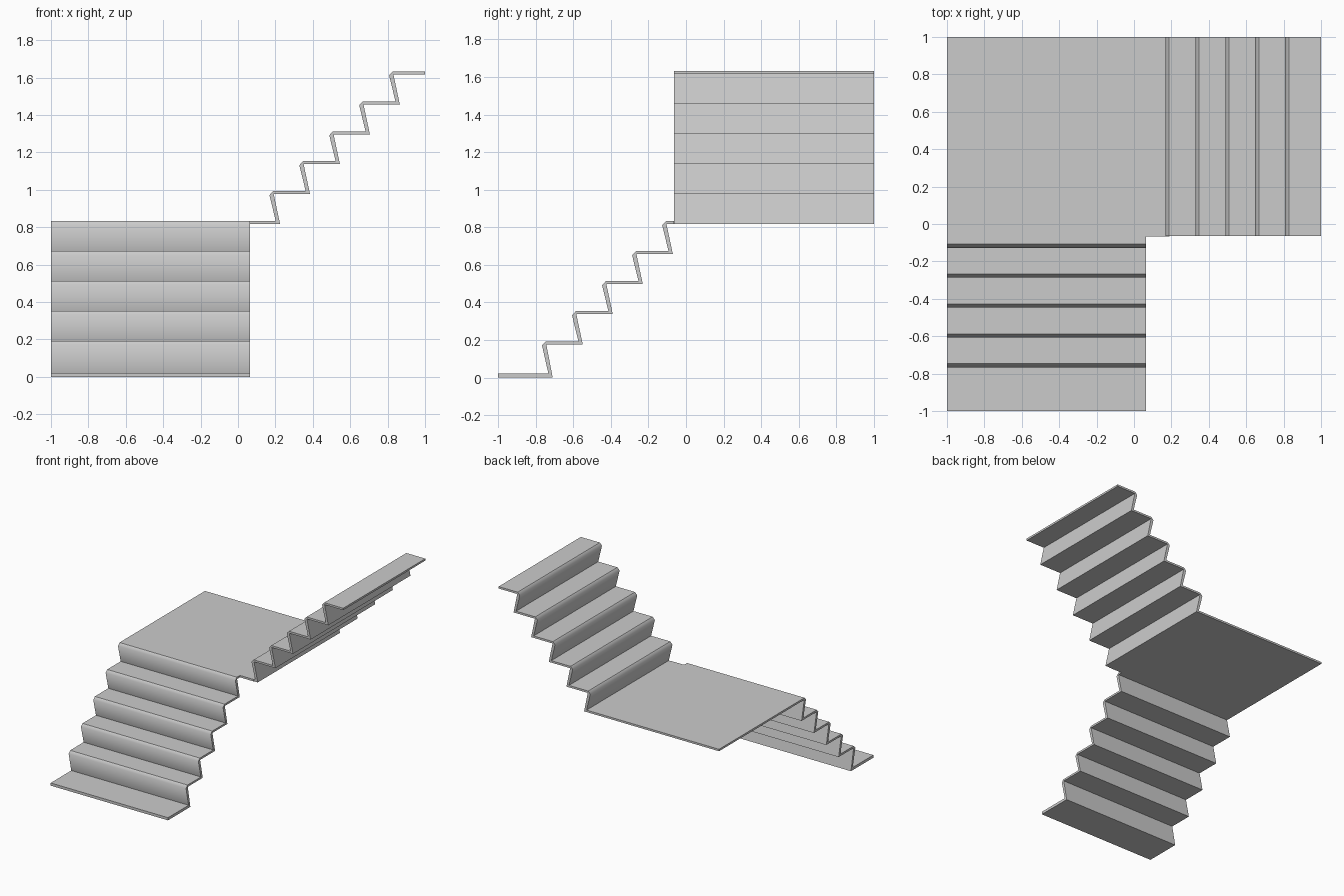
import bpy, bmesh

if "Cube" in bpy.data.objects:
    bpy.data.objects.remove(bpy.data.objects["Cube"])

STEP = 0.16    # rise and run of one step
THICK = 0.016  # sheet thickness


def flight_profile(start, foot, base_top, base_bottom, first_top, end):
    """Folded-sheet side outline as (run, height), plus indices of soft nose creases."""
    upper, lower, soft = [(start, base_top)], [(start, base_bottom)], []
    for k in range(5):
        f = foot + STEP * k
        top = first_top + STEP * k
        floor = base_top if k == 0 else top - STEP
        under = base_bottom if k == 0 else floor - THICK
        # foot of riser, lower nose corner, upper nose corner
        soft.append(len(upper) + 1)
        upper += [(f, floor), (f - 0.034, top - 0.021), (f - 0.014, top)]
        # back of riser, underside of next tread
        lower += [(f + 0.023, under), (f - 0.011, top - THICK)]
    last = first_top + STEP * 4
    upper.append((end, last))
    lower.append((end, last - THICK))
    return upper + lower[::-1], soft


def extrude(name, outline, place, a, b, soft=()):
    """Extrude an outline between a and b; place maps (u, v, w) to x, y, z."""
    bm = bmesh.new()
    va = [bm.verts.new(place(u, v, a)) for u, v in outline]
    vb = [bm.verts.new(place(u, v, b)) for u, v in outline]
    n = len(outline)
    bm.faces.new(va)
    bm.faces.new(vb[::-1])
    for i in range(n):
        j = (i + 1) % n
        bm.faces.new((va[i], vb[i], vb[j], va[j]))
    bmesh.ops.recalc_face_normals(bm, faces=bm.faces)
    soft_edges = {bm.edges.get((va[i], vb[i])) for i in soft}
    for f in bm.faces:
        f.smooth = True
    for e in bm.edges:
        e.smooth = e in soft_edges
    mesh = bpy.data.meshes.new(name)
    bm.to_mesh(mesh)
    bm.free()
    obj = bpy.data.objects.new(name, mesh)
    bpy.context.collection.objects.link(obj)
    return obj


# Lower flight climbs towards +y
outline, soft = flight_profile(-1, -0.733, 0.022, 0, 0.193, -0.068)
extrude("lower_flight", outline, lambda u, v, w: (w, u, v), -1, 0.065, soft)

# Square landing between the flights
landing = [(-1, -0.068), (0.19, -0.068), (0.19, 1), (-1, 1)]
extrude("landing", landing, lambda u, v, w: (u, v, w), 0.833 - THICK, 0.833)

# Upper flight climbs towards +x
outline, soft = flight_profile(0.19, 0.202, 0.833, 0.833 - THICK, 0.993, 1)
extrude("upper_flight", outline, lambda u, v, w: (u, w, v), -0.065, 1, soft)
